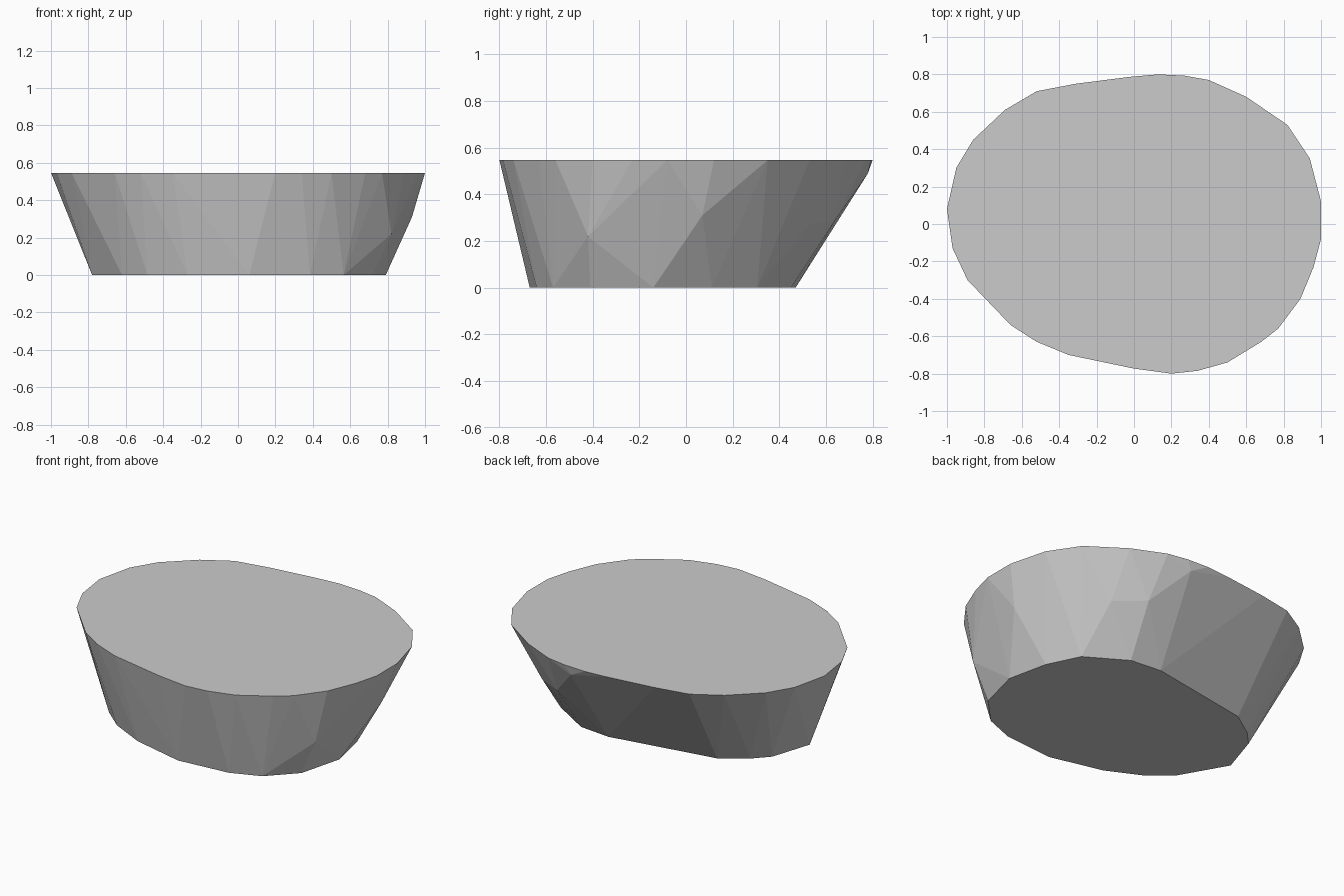
import bpy, bmesh, math

if "Cube" in bpy.data.objects:
    bpy.data.objects.remove(bpy.data.objects["Cube"])

H = 0.547

# Upper rim outline
rim = [(1, .12), (.94, .35), (.82, .53), (.6, .68), (.4, .77), (.27, .793), (.13, .80),
       (-.02, .787), (-.31, .75), (-.52, .71), (-.69, .61), (-.86, .45), (-.95, .3),
       (-1, .08), (-.97, -.13), (-.89, -.3), (-.66, -.54), (-.52, -.63), (-.35, -.7),
       (0, -.773), (.2, -.80), (.34, -.785), (.5, -.74), (.68, -.63), (.77, -.56),
       (.89, -.4), (.96, -.23), (1, -.08)]

# Smaller, shifted base outline
base = [(.72, -.41), (.79, -.14), (.735, .11), (.64, .305), (.4, .45), (.2, .47),
        (-.46, .355), (-.615, .25), (-.70, .16), (-.78, -.09), (-.62, -.37),
        (-.485, -.485), (-.27, -.59), (.06, -.67), (.385, -.64), (.565, -.57)]

# Chipped facet corners on the sides
chips = [(.93, .07, .31), (.90, -.17, .33), (.82, -.42, .22),
         (.24, .78, .49), (.61, .53, .27), (.43, .64, .29)]

# Faceted stone wrapped around both outlines
bm = bmesh.new()
for x, y in rim:
    bm.verts.new((x, y, H))
for x, y in base:
    bm.verts.new((x, y, 0))
for p in chips:
    bm.verts.new(p)
hull = bmesh.ops.convex_hull(bm, input=bm.verts[:])
loose = {v for v in hull["geom_interior"] + hull["geom_unused"]
         if isinstance(v, bmesh.types.BMVert) and not v.link_faces}
bmesh.ops.delete(bm, geom=list(loose), context='VERTS')
bmesh.ops.dissolve_limit(bm, angle_limit=math.radians(1), verts=bm.verts[:], edges=bm.edges[:])
bmesh.ops.recalc_face_normals(bm, faces=bm.faces[:])

mesh = bpy.data.meshes.new("flat_stone")
bm.to_mesh(mesh)
bm.free()
stone = bpy.data.objects.new("flat_stone", mesh)
bpy.context.collection.objects.link(stone)
